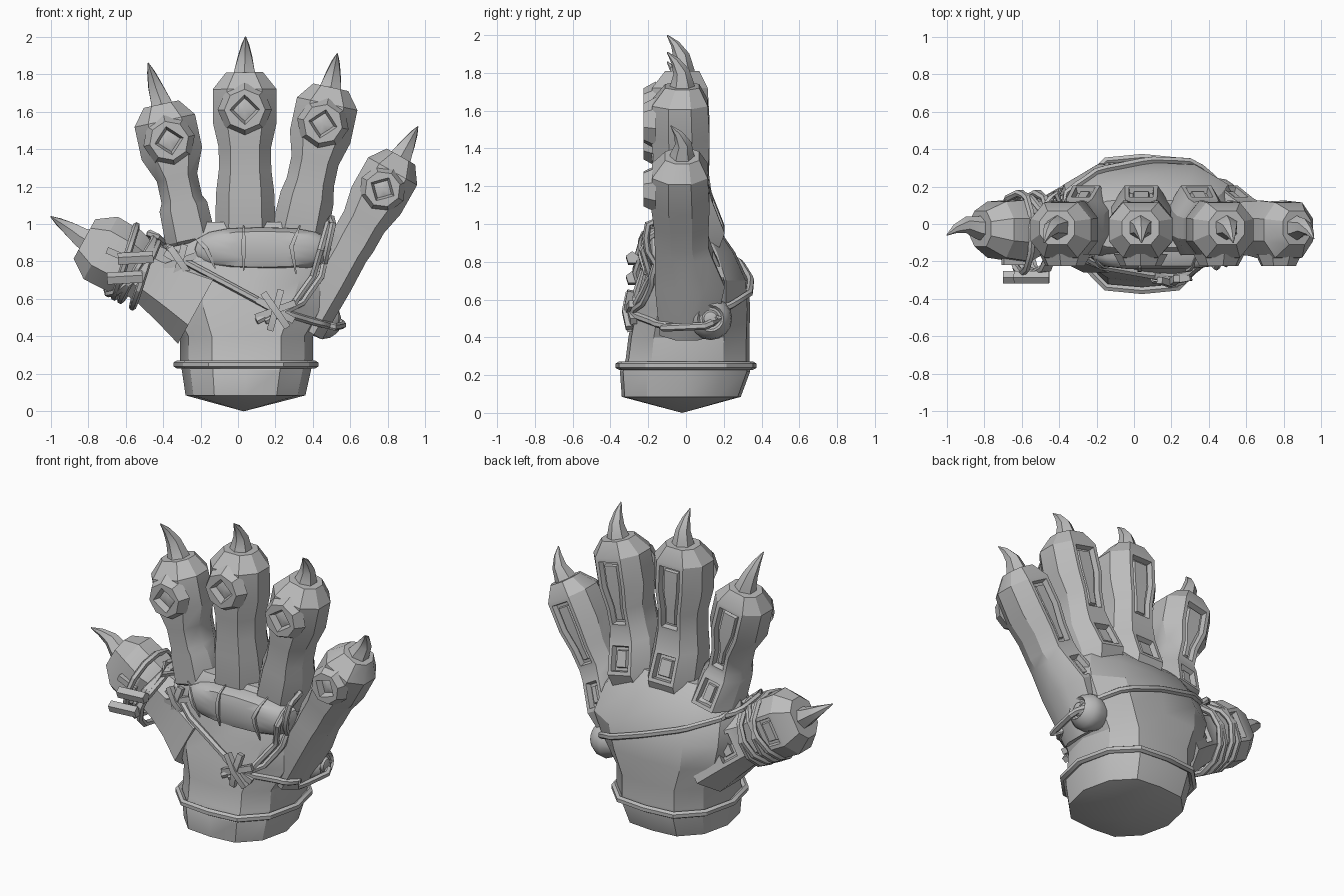
import bpy, bmesh, math
from mathutils import Vector as V
from mathutils.bvhtree import BVHTree

if "Cube" in bpy.data.objects:
    bpy.data.objects.remove(bpy.data.objects["Cube"])

X, Y, Z = V((1, 0, 0)), V((0, 1, 0)), V((0, 0, 1))
stone = bpy.data.materials.new("stone_grey")
stone.diffuse_color = (0.5, 0.5, 0.5, 1)
stone.use_nodes = True
stone.node_tree.nodes["Principled BSDF"].inputs["Base Color"].default_value = stone.diffuse_color
skin = []  # solid parts that the cords rest on


def recess(bm, faces):
    """Sunken panel with a raised bar in the middle."""
    for t, d in ((.022, 0), (.006, -.035), (.016, 0), (.005, .02)):
        bmesh.ops.inset_region(bm, faces=faces, thickness=t, depth=d,
                               use_even_offset=True, use_boundary=True)


def loft(name, rings, closed=False, panels=(), angle=30):
    bm = bmesh.new()
    vs = [[bm.verts.new(p) for p in r] for r in rings]
    n, m = len(rings[0]), len(rings)
    grid = []
    for i in range(m if closed else m - 1):
        a, b = vs[i], vs[(i + 1) % m]
        grid.append([bm.faces.new((a[k], a[(k + 1) % n], b[(k + 1) % n], b[k])) for k in range(n)])
    if not closed:
        bm.faces.new(vs[0][::-1])
        bm.faces.new(vs[-1])
    bmesh.ops.recalc_face_normals(bm, faces=bm.faces[:])
    for i0, i1 in panels:
        recess(bm, [grid[i][0] for i in range(i0, i1)])
    bmesh.ops.remove_doubles(bm, verts=bm.verts[:], dist=1e-5)
    bmesh.ops.recalc_face_normals(bm, faces=bm.faces[:])
    me = bpy.data.meshes.new(name)
    bm.to_mesh(me)
    bm.free()
    me.materials.append(stone)
    ob = bpy.data.objects.new(name, me)
    bpy.context.collection.objects.link(ob)
    bpy.ops.object.select_all(action='DESELECT')
    ob.select_set(True)
    bpy.context.view_layer.objects.active = ob
    bpy.ops.object.shade_smooth_by_angle(angle=math.radians(angle))
    return ob


def resample(pts, sub):
    out = []
    for a, b in zip(pts, pts[1:]):
        out += [a.lerp(b, i / sub) for i in range(sub)]
    return out + [pts[-1]]


def tube(name, pts, radii, ref=Z, n=6, closed=False):
    pts = [V(p) for p in pts]
    m = len(pts)
    if isinstance(radii, float):
        radii = [radii] * m
    rings = []
    for i, p in enumerate(pts):
        a = pts[i - 1] if closed or i else p
        b = pts[(i + 1) % m] if closed or i < m - 1 else p
        t = (b - a).normalized()
        u = t.cross(ref).normalized()
        w = u.cross(t)
        rings.append([p + (u * math.cos(q) + w * math.sin(q)) * radii[i]
                      for q in (2 * math.pi * (k + .5) / n for k in range(n))])
    return loft(name, rings, closed)


# Palm and wrist: stacked horizontal sections (z, x left, x right, y front, y back)
OUTLINE = [(1, 0), (.87, .58), (.52, .95), (0, 1), (-.52, .95), (-.87, .58),
           (-1, 0), (-.87, -.58), (-.52, -.95), (0, -1), (.52, -.95), (.87, -.58)]


def section(z, xl, xr, yf, yb):
    return [V(((xl + xr) / 2 + u * (xr - xl) / 2, (yf + yb) / 2 + v * (yb - yf) / 2, z))
            for u, v in OUTLINE]


skin.append(loft("palm", [section(*s) for s in (
    (0, .03, .03, -.02, -.02), (.085, -.28, .36, -.34, .29), (.22, -.3, .39, -.35, .34),
    (.28, -.31, .40, -.32, .335), (.40, -.31, .40, -.305, .335), (.55, -.40, .50, -.275, .34),
    (.70, -.44, .57, -.235, .33), (.85, -.42, .53, -.2, .26), (.95, -.39, .46, -.175, .19),
    (1.01, -.32, .42, -.13, .13))]))

# Cushion under the fingers
cush = [[V((.13 + .37 * s * math.copysign(abs(math.cos(q)) ** .7, math.cos(q)), y,
            .865 + .12 * s * math.copysign(abs(math.sin(q)) ** .7, math.sin(q))))
         for q in (2 * math.pi * k / 16 for k in range(16))]
        for s, y in ((1, -.1), (.97, -.18), (.8, -.225), (.45, -.24))]
skin.append(loft("palm_cushion", cush, angle=40))

# Fingers and thumb: eight-sided, sections (distance from end, half width, y front, y back)
OCT = [(-.55, 1), (.55, 1), (1, .4), (1, -.4), (.55, -1), (-.55, -1), (-1, -.4), (-1, .4)]


def digit(name, base, tip, secs, panels, claw_tip):
    base, tip = V((base[0], 0, base[1])), V((tip[0], 0, tip[1]))
    a = (tip - base).normalized()
    p = V((a.z, 0, -a.x))
    rings = [[tip - a * d + p * u * w + Y * ((yf + yb) / 2 + v * (yb - yf) / 2) for u, v in OCT]
             for d, w, yf, yb in secs]
    skin.append(loft(name, rings, panels=panels))
    b, c = tip - a * .03 - Y * .02, V(claw_tip)
    tube(name + "_claw", [b, b + a * .05, b.lerp(c, .5) + Y * .035, b.lerp(c, .78) + Y * .025, c],
         [.075, .06, .044, .024, .003], Y)
    return tip, a


def finger_pad(name, tip, a, w):
    """Raised boss on the fingertip with a diamond socket."""
    c = tip - a * .2
    p = V((a.z, 0, -a.x))

    def ring(r, y, diamond):
        return [V((c.x, y, c.z)) + (p * math.cos(q) + a * math.sin(q)) * r
                * (.72 if diamond and k % 2 else 1)
                for k, q in enumerate(2 * math.pi * k / 8 for k in range(8))]
    loft(name, [ring(w * .85, -.16, 0), ring(w * .64, -.225, 0), ring(w * .47, -.225, 1),
                ring(w * .36, -.185, 1), ring(0, -.2, 0)])


# name, base, end, head half width, shaft half width, base half width, knuckle start, claw tip
for name, base, tip, w, s0, s1, k, claw in (
        ("index_finger", (-.25, .9), (-.41, 1.64), .165, .11, .13, .56, (-.48, -.1, 1.86)),
        ("middle_finger", (.04, .82), (.035, 1.81), .17, .14, .155, .64, (.04, -.1, 2.0)),
        ("ring_finger", (.3, .82), (.495, 1.73), .165, .128, .145, .6, (.53, -.1, 1.91)),
        ("little_finger", (.35, .44), (.87, 1.36), .15, .122, .115, .58, (.96, -.08, 1.52))):
    length = math.dist(base, tip)
    secs = [(0, w * .58, -.11, .07), (.09, w, -.18, .115), (.27, w, -.185, .125),
            (.4, s0, -.17, .12), (.52, s0, -.165, .118), (k, s1, -.165, .135),
            (k + .18, s1 * 1.04, -.165, .205), (length, s1, -.14, .15)]
    t, a = digit(name, base, tip, secs, [(1, 4), (5, 6)], claw)
    finger_pad(name + "_pad", t, a, w)

TB, TT = (-.2, .58), (-.82, .92)
tt, ta = digit("thumb", TB, TT, [
    (0, .12, -.12, .07), (.1, .19, -.18, .12), (.25, .185, -.2, .13), (.34, .155, -.16, .12),
    (.42, .165, -.17, .14), (.55, .2, -.2, .2), (.707, .25, -.26, .27)],
    [(1, 2), (4, 5)], (-1.0, -.06, 1.04))
tube("thumb_bar", [(-.7, -.2, .86), (-.58, -.2, .81)], .025, Y, 4)

# Surface used for laying cords
verts, polys = [], []
for ob in skin:
    o = len(verts)
    verts += [v.co.copy() for v in ob.data.vertices]
    polys += [[i + o for i in f.vertices] for f in ob.data.polygons]
tree = BVHTree.FromPolygons(verts, polys)


def lay(pts, lift, sub=4):
    """Drop the front and back points of a path onto the hand."""
    out = []
    for p in resample([V(q) for q in pts], sub):
        s = math.copysign(1, p.y)
        hit = tree.ray_cast(V((p.x, s, p.z)), V((0, -s, 0)))[0] if abs(p.y) > .13 else None
        if hit and abs(hit.y - p.y) < .2:
            p.y = hit.y + s * lift
        out.append(p)
    return out


# Creases in the cushion
for i, pts in enumerate(([(-.24, -.2, .94), (-.17, -.2, .87), (-.12, -.2, .76)],
                         [(.03, -.2, .99), (.03, -.2, .88), (.03, -.2, .75)],
                         [(.33, -.2, .99), (.285, -.2, .88), (.31, -.2, .73)])):
    path = lay(pts, .004, 3)
    tube(f"palm_crease_{i}", path, [.004 + .012 * math.sin(math.pi * j / 6) for j in range(7)], Y, 4)

# Wrist band
tube("wrist_band", section(.25, -.325, .41, -.355, .355), .022, Z, 6, True)

# Long cord around the palm and back of the hand
path = lay([(-.43, -.16, .93), (-.3, -.25, .81), (.2, -.3, .54), (.4, -.25, .48), (.52, -.12, .45),
            (.56, .1, .46), (.5, .25, .53), (.36, .33, .61), (.1, .36, .7), (-.15, .33, .78),
            (-.36, .24, .86), (-.47, .1, .93), (-.47, -.06, .95)], .014)
tube("palm_cord", path, .02, Z, 6, True)

# Paired cords climbing between ring and little fingers
for i, d in enumerate((0, .045)):
    path = lay([(.1 + d, -.3, .48), (.3 + d, -.28, .58), (.4 + d, -.25, .72), (.48 + d * .6, -.2, 1.0),
                (.5, -.08, 1.03)], .016)
    tube(f"little_finger_cord_{i}", path, .019, Y)

# Knotted clusters of short straps
for name, x, z, size in (("palm_knot", .2, .54, .11), ("thumb_side_knot", -.31, .8, .09)):
    y = tree.ray_cast(V((x, -1, z)), Y)[0].y - .03
    for i, ang in enumerate((-30, 20, 75, 125)):
        d = V((math.cos(math.radians(ang)), 0, math.sin(math.radians(ang)))) * size
        c = V((x, y - .008 * i, z))
        tube(f"{name}_{i}", [c - d + Y * .02, c, c + d + Y * .02], .025, Y, 4)

# Wraps around the thumb
perp = V((ta.z, 0, -ta.x))
for i, (d, tilt) in enumerate(((.25, .1), (.29, -.18), (.33, .02), (.36, -.1))):
    c = tt - ta * d - Y * .05
    tube(f"thumb_wrap_{i}", [c + perp * .195 * math.cos(q) + Y * .215 * math.sin(q)
                             + ta * tilt * .4 * math.cos(q + i) for q in
                             (2 * math.pi * k / 12 for k in range(12))], .02, ta, 6, True)
for i, s in enumerate((-.08, .04)):
    c = tt - ta * .29 - Y * .285 + perp * s
    tube(f"thumb_wrap_knot_{i}", [c - ta * .08 + perp * .05, c + ta * .08 - perp * .05], .035, Y, 5)

# Round orb on the outer side, with rim and centre
prof = [(0, -.09), (.08, -.08), (.115, 0), (.108, .045), (.085, .08), (.07, .095), (.058, .08),
        (.045, .078), (.035, .095), (0, .105)]
loft("side_orb", [[V((.445 + h, .13 + r * math.cos(q), .5 + r * math.sin(q)))
                   for q in (2 * math.pi * k / 16 for k in range(16))] for r, h in prof], angle=40)
